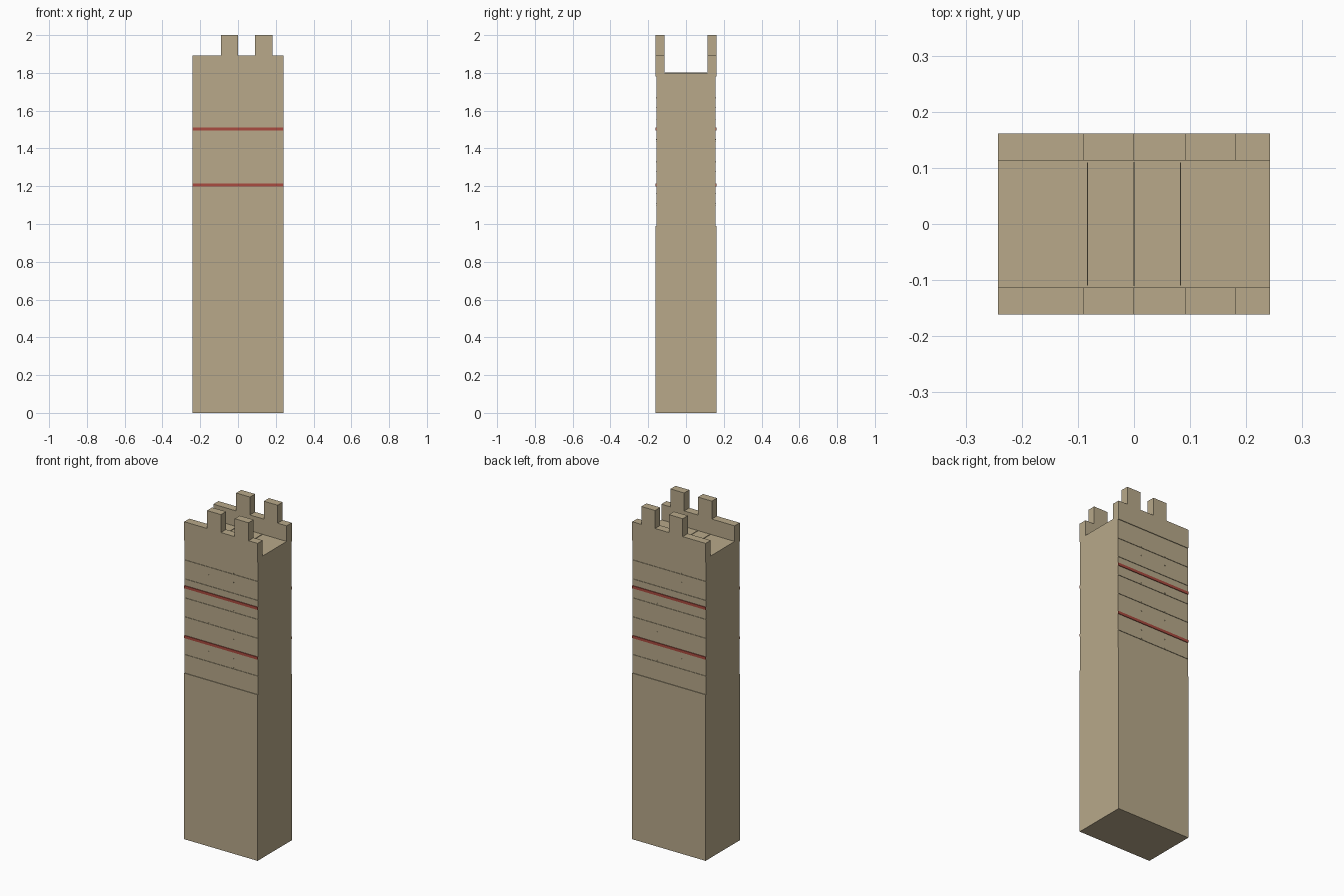
import bpy, bmesh

if "Cube" in bpy.data.objects:
    bpy.data.objects.remove(bpy.data.objects["Cube"])

def material(name, rgb):
    m = bpy.data.materials.new(name)
    m.diffuse_color = (*rgb, 1)
    m.use_nodes = True
    m.node_tree.nodes["Principled BSDF"].inputs["Base Color"].default_value = m.diffuse_color
    return m

STONE = material("tan stone", (0.479, 0.397, 0.254))
RED = material("brick red", (0.40, 0.07, 0.05))

def boxes(name, mat, spans):
    """One object made of boxes given as (x0, x1, y0, y1, z0, z1)."""
    bm = bmesh.new()
    for x0, x1, y0, y1, z0, z1 in spans:
        for v in bmesh.ops.create_cube(bm, size=1)["verts"]:
            v.co.x = x1 if v.co.x > 0 else x0
            v.co.y = y1 if v.co.y > 0 else y0
            v.co.z = z1 if v.co.z > 0 else z0
    me = bpy.data.meshes.new(name)
    bm.to_mesh(me)
    bm.free()
    me.materials.append(mat)
    ob = bpy.data.objects.new(name, me)
    bpy.context.collection.objects.link(ob)
    return ob

def profile_slab(name, mat, outline, y0, y1):
    """Extrude an x-z outline along y."""
    bm = bmesh.new()
    face = bm.faces.new([bm.verts.new((x, y0, z)) for x, z in outline])
    new = bmesh.ops.extrude_face_region(bm, geom=[face])["geom"]
    for v in new:
        if isinstance(v, bmesh.types.BMVert):
            v.co.y = y1
    bmesh.ops.recalc_face_normals(bm, faces=bm.faces)
    me = bpy.data.meshes.new(name)
    bm.to_mesh(me)
    bm.free()
    me.materials.append(mat)
    bpy.context.collection.objects.link(bpy.data.objects.new(name, me))

W, D, WALL = 0.242, 0.161, 0.157

# Tower body: wide base, slightly recessed upper storeys
boxes("tower_base", STONE, [(-W, W, -D, D, 0, 0.99)])
boxes("tower_upper", STONE, [(-W, W, -WALL, WALL, 0.99, 1.80)])

# Battlements on the front and back walls
outline = [(-W, 1.78), (W, 1.78), (W, 1.893), (0.182, 1.893), (0.182, 2.0),
           (0.091, 2.0), (0.091, 1.893), (0, 1.893), (0, 2.0),
           (-0.091, 2.0), (-0.091, 1.893), (-W, 1.893)]
profile_slab("front_battlement", STONE, outline, -D, -0.113)
profile_slab("back_battlement", STONE, outline, 0.113, D)

# Roof seams
boxes("roof_seams", STONE, [(x - w, x + w, -0.11, 0.11, 1.80, 1.803)
                            for x, w in ((-0.083, 0.001), (0, 0.002), (0.083, 0.001))])

# Course lines, red bands and small studs on both faces
for side, s in (("front", -1), ("back", 1)):
    y0, y1 = sorted((s * WALL, s * (D - 0.001)))
    boxes(side + "_course_lines", STONE,
          [(-W, W, y0, y1, z - 0.001, z + 0.001)
           for z in (1.10, 1.325, 1.438, 1.551, 1.664)])
    r0, r1 = sorted((s * WALL, s * D))
    boxes(side + "_red_bands", RED,
          [(-W, W, r0, r1, z - 0.008, z + 0.008) for z in (1.207, 1.504)])
    p0, p1 = sorted((s * WALL, s * (WALL + 0.002)))
    boxes(side + "_studs", STONE,
          [(x - 0.002, x + 0.002, p0, p1, z - 0.002, z + 0.002)
           for x in (-0.083, 0.08)
           for z in (1.107, 1.16, 1.277, 1.33, 1.447, 1.616, 1.669)])
